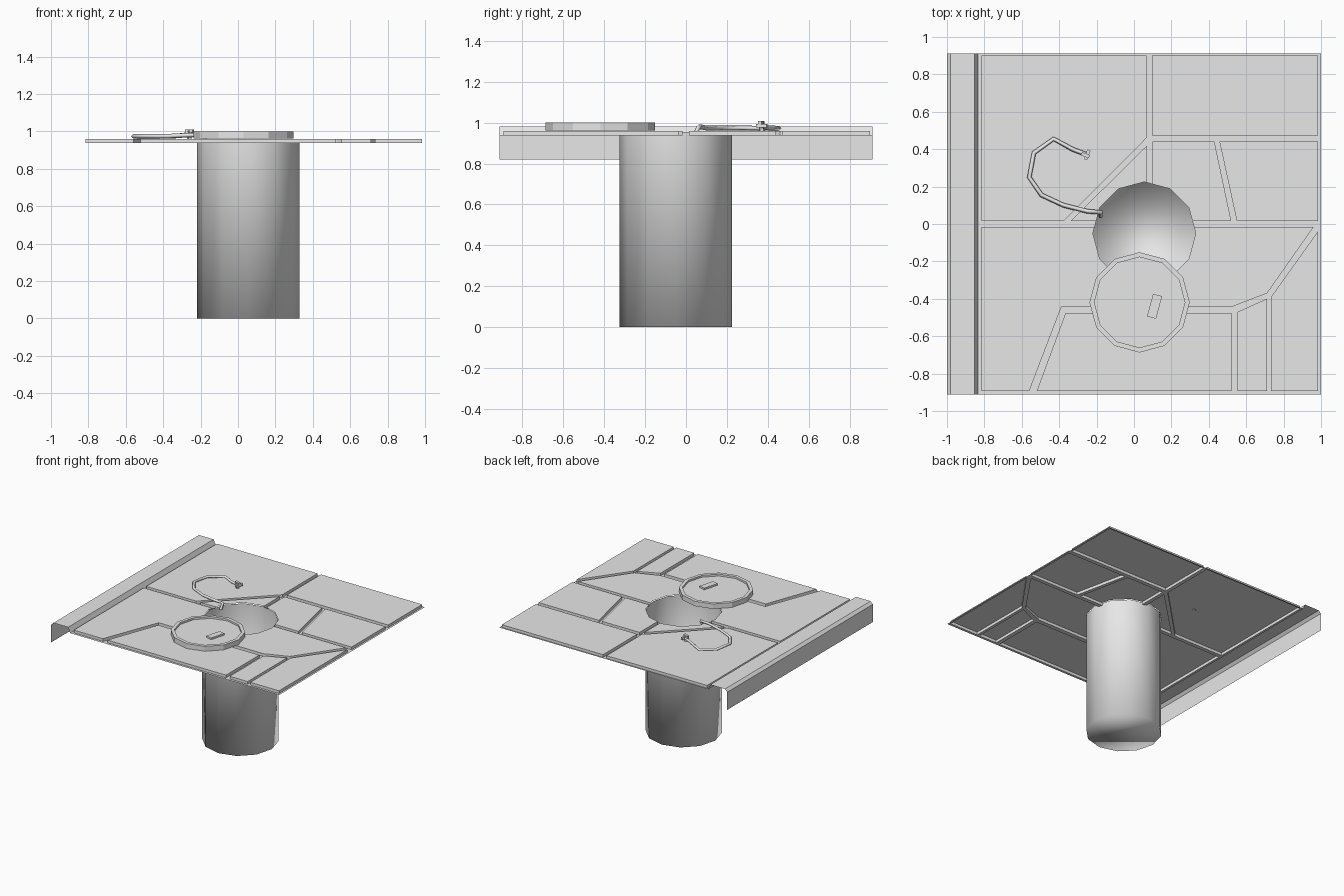
import bpy, bmesh, math
from mathutils import Vector, Matrix

cube = bpy.data.objects.get("Cube")
if cube:
    bpy.data.objects.remove(cube)

FLOOR, TOP, HALF_Y = 0.938, 0.96, 0.912
HOLE, HOLE_R = Vector((0.055, -0.05, 0)), 0.275
LID, LID_R = Vector((0.03, -0.419, 0)), 0.268
SIDES = 12

grey = bpy.data.materials.new("stone_grey")
grey.use_nodes = True
grey.diffuse_color = (0.8, 0.8, 0.8, 1)
grey.node_tree.nodes["Principled BSDF"].inputs["Base Color"].default_value = (0.8, 0.8, 0.8, 1)


def finish(bm, name, smooth=False):
    mesh = bpy.data.meshes.new(name)
    bm.to_mesh(mesh)
    bm.free()
    mesh.materials.append(grey)
    for p in mesh.polygons:
        p.use_smooth = smooth
    obj = bpy.data.objects.new(name, mesh)
    bpy.context.collection.objects.link(obj)
    return obj


def ring(bm, centre, radius, z):
    return [bm.verts.new((centre.x + radius * math.sin(a), centre.y + radius * math.cos(a), z))
            for a in (i * math.tau / SIDES for i in range(SIDES))]


def bridge(bm, lower, upper):
    n = len(lower)
    for i in range(n):
        j = (i + 1) % n
        bm.faces.new((lower[i], lower[j], upper[j], upper[i]))


# Paving: raised flagstones joined by a sunken joint floor
L, R, T, B = -0.815, 0.985, 0.90, -0.893
stones = [
    [(L, T), (0.067, T), (0.067, 0.46), (-0.377, 0.015), (L, 0.015)],
    [(0.097, T), (R, T), (R, 0.473), (0.097, 0.473)],
    [(0.07, 0.42), (0.07, 0.015), (-0.34, 0.015)],
    [(0.10, 0.44), (0.43, 0.44), (0.52, 0.015), (0.10, 0.015)],
    [(0.457, 0.44), (R, 0.44), (R, 0.015), (0.55, 0.015)],
    [(L, -0.016), (0.96, -0.016), (0.712, -0.37), (0.53, -0.44),
     (-0.387, -0.44), (-0.56, B), (L, B)],
    [(-0.366, -0.476), (0.52, -0.476), (0.52, B), (-0.52, B)],
    [(0.553, -0.47), (0.71, -0.40), (0.71, B), (0.553, B)],
    [(0.733, -0.39), (R, -0.037), (R, B), (0.733, B)],
]
bm = bmesh.new()


def outline(points):
    verts = [bm.verts.new((x, y, FLOOR)) for x, y in points]
    return verts, [bm.edges.new((v, verts[i - 1])) for i, v in enumerate(verts)]


joint_edges = outline([(-0.833, HALF_Y), (1, HALF_Y), (1, -HALF_Y), (-0.833, -HALF_Y)])[1]
bases = []
for points in stones:
    verts, edges = outline(points)
    joint_edges += edges
    bases.append(verts)
bmesh.ops.triangle_fill(bm, edges=joint_edges, use_beauty=True, normal=(0, 0, 1))
for verts in bases:
    upper = [bm.verts.new((v.co.x, v.co.y, TOP)) for v in verts]
    bridge(bm, verts, upper)
    bm.faces.new(upper)
bmesh.ops.triangulate(bm, faces=bm.faces[:])

# Shaft opening: slice along each side of the shaft, then drop what lies inside
apothem = HOLE_R * math.cos(math.pi / SIDES)
normals = [Vector((math.sin(a), math.cos(a), 0))
           for a in ((i + 0.5) * math.tau / SIDES for i in range(SIDES))]
for n in normals:
    bmesh.ops.bisect_plane(bm, geom=bm.verts[:] + bm.edges[:] + bm.faces[:],
                           plane_co=HOLE + n * apothem, plane_no=n, dist=1e-5)
inside = [f for f in bm.faces
          if all((f.calc_center_median() - HOLE).dot(n) < apothem for n in normals)]
bmesh.ops.delete(bm, geom=inside, context='FACES')
bmesh.ops.recalc_face_normals(bm, faces=bm.faces[:])
if sum(f.normal.z * f.calc_area() for f in bm.faces) < 0:
    bmesh.ops.reverse_faces(bm, faces=bm.faces[:])
finish(bm, "paving")

# Shaft with a closed bottom, softly shaded
bm = bmesh.new()
bottom, top = ring(bm, HOLE, HOLE_R, 0), ring(bm, HOLE, HOLE_R, 0.955)
bridge(bm, bottom, top)
bm.faces.new(bottom)
bmesh.ops.recalc_face_normals(bm, faces=bm.faces[:])
finish(bm, "shaft", smooth=True)

# Kerb: thin bent strip along the left side of the plate
bm = bmesh.new()
profile = [(-1, 0.82), (-1, 0.96), (-0.98, 0.98), (-0.852, 0.98), (-0.833, FLOOR)]
rows = [[bm.verts.new((x, y, z)) for x, z in profile] for y in (-HALF_Y, HALF_Y)]
for i in range(len(profile) - 1):
    bm.faces.new((rows[0][i], rows[0][i + 1], rows[1][i + 1], rows[1][i]))
finish(bm, "kerb")

# Lid with a raised rim, laid beside the opening
bm = bmesh.new()
loops = [ring(bm, LID, r, z) for r, z in
         ((LID_R, TOP + 0.001), (LID_R, 1.0), (0.242, 1.0), (0.242, 0.985))]
for lower, upper in zip(loops, loops[1:]):
    bridge(bm, lower, upper)
bm.faces.new(loops[0])
bm.faces.new(loops[-1])
bmesh.ops.recalc_face_normals(bm, faces=bm.faces[:])
finish(bm, "lid")


def box(name, centre, size, turn=0):
    bm = bmesh.new()
    bmesh.ops.create_cube(bm, size=1, matrix=Matrix.Translation(centre)
                          @ Matrix.Rotation(math.radians(turn), 4, 'Z')
                          @ Matrix.Diagonal((*size, 1)))
    return finish(bm, name)


box("lid_grip", (0.11, -0.44, 0.991), (0.05, 0.125, 0.016), -15)

# Lifting hook: bent rod with a cross handle
curve = bpy.data.curves.new("hook_rod", 'CURVE')
curve.dimensions = '3D'
curve.bevel_depth = 0.012
curve.bevel_resolution = 0
curve.use_fill_caps = True
path = [(-0.25, 0.37, 0.985), (-0.33, 0.40, 0.975), (-0.43, 0.455, 0.972), (-0.535, 0.38, 0.972),
        (-0.56, 0.25, 0.974), (-0.495, 0.155, 0.974), (-0.377, 0.10, 0.974),
        (-0.25, 0.068, 0.98), (-0.175, 0.062, 0.98), (-0.18, 0.04, 0.935)]
spline = curve.splines.new('POLY')
spline.points.add(len(path) - 1)
for point, co in zip(spline.points, path):
    point.co = (*co, 1)
curve.materials.append(grey)
bpy.context.collection.objects.link(bpy.data.objects.new("hook_rod", curve))
box("hook_post", (-0.26, 0.368, 0.98), (0.018, 0.018, 0.05), 20)
box("hook_crossbar", (-0.26, 0.368, 1.0), (0.045, 0.018, 0.018), -20)
box("hook_end_bar", (-0.25, 0.37, 0.985), (0.018, 0.055, 0.018), -20)
